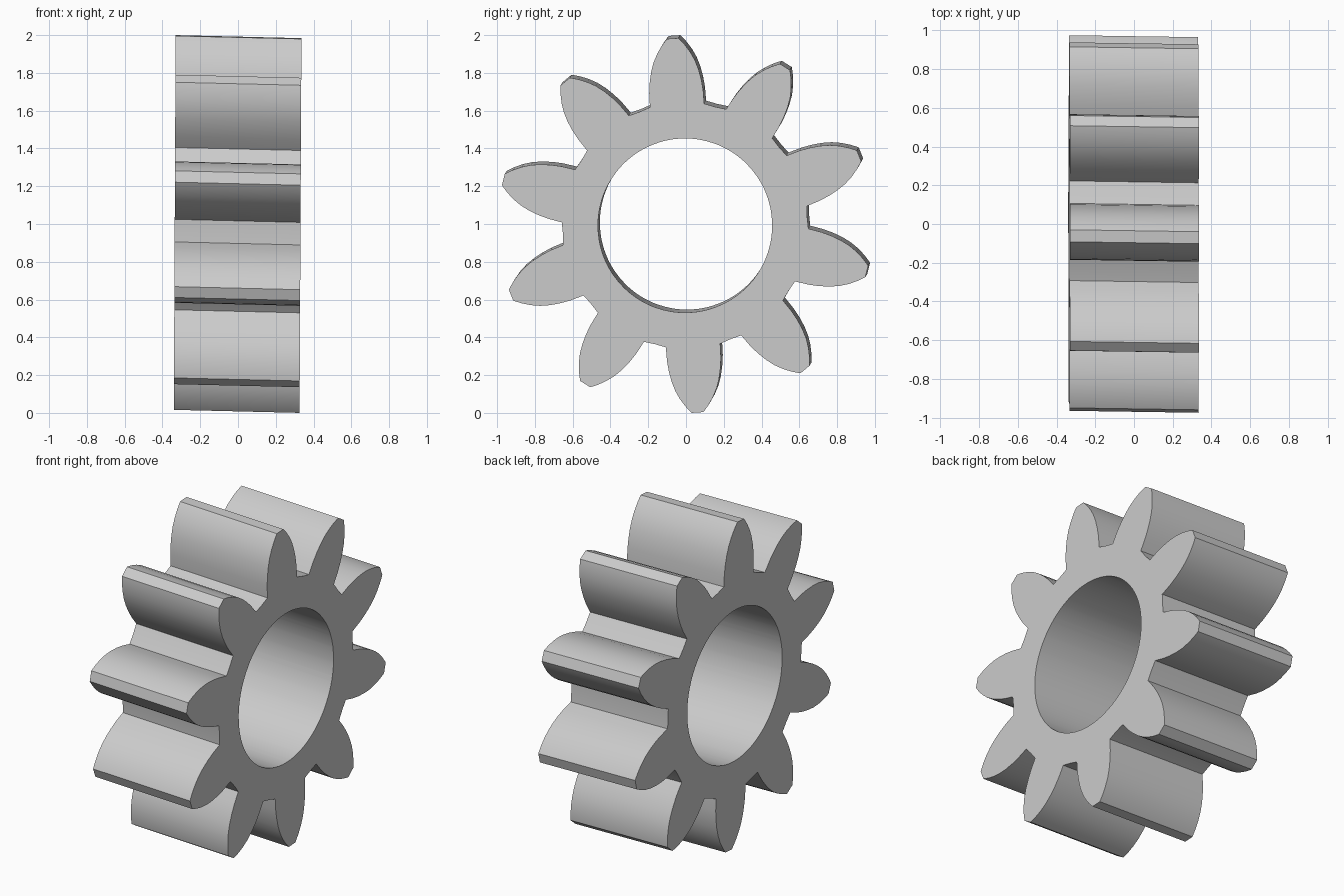
import bpy, bmesh, math

if "Cube" in bpy.data.objects:
    bpy.data.objects.remove(bpy.data.objects["Cube"])

TEETH = 10
PHASE = math.radians(93.8)      # direction of the first tooth
BORE = 0.461                    # radius of the centre hole
HALF = 0.333                    # half the gear width

# half tooth outline: (distance from axis, half width)
FLANK = [(0.637, 0.144), (0.71, 0.143), (0.765, 0.137), (0.82, 0.126),
         (0.87, 0.110), (0.915, 0.088), (0.955, 0.062), (0.982, 0.040), (0.992, 0.031)]


def turn(p, a):
    """Rotate a (radial, sideways) point to (y, z)."""
    r, s = p
    return (r * math.cos(a) - s * math.sin(a), r * math.sin(a) + s * math.cos(a))


# full outline: one tooth plus the middle of the gap after it, repeated
tooth = [(r, -w) for r, w in FLANK] + [(r, w) for r, w in reversed(FLANK)]
outer = []
for i in range(TEETH):
    a = PHASE + i * math.tau / TEETH
    outer += [turn(p, a) for p in tooth]
    outer.append(turn((0.648, 0.0), a + math.pi / TEETH))
inner = []
for y, z in outer:
    a = math.atan2(z, y)
    inner.append((BORE * math.cos(a), BORE * math.sin(a)))

bm = bmesh.new()


def ring(points, side):
    """One loop of points on an end face; the axis leans slightly."""
    return [bm.verts.new((side * HALF - 0.002 + 0.005 * z,
                          y - 0.005 * side, 1.0 + z - 0.008 * side))
            for y, z in points]


# loops around the cross-section: outer left, outer right, bore right, bore left
loops = [ring(outer, -1), ring(outer, 1), ring(inner, 1), ring(inner, -1)]
n = len(outer)
for k in range(4):
    a, b = loops[k], loops[(k + 1) % 4]
    for i in range(n):
        j = (i + 1) % n
        bm.faces.new((a[i], a[j], b[j], b[i]))
bmesh.ops.recalc_face_normals(bm, faces=bm.faces)

mesh = bpy.data.meshes.new("pinion_gear")
bm.to_mesh(mesh)
bm.free()
gear = bpy.data.objects.new("pinion_gear", mesh)
bpy.context.collection.objects.link(gear)

# plain grey
grey = bpy.data.materials.new("grey")
grey.diffuse_color = (0.6, 0.6, 0.6, 1.0)
grey.use_nodes = True
grey.node_tree.nodes["Principled BSDF"].inputs["Base Color"].default_value = grey.diffuse_color
mesh.materials.append(grey)

bpy.context.view_layer.objects.active = gear
gear.select_set(True)
bpy.ops.object.shade_smooth_by_angle(angle=math.radians(25))
